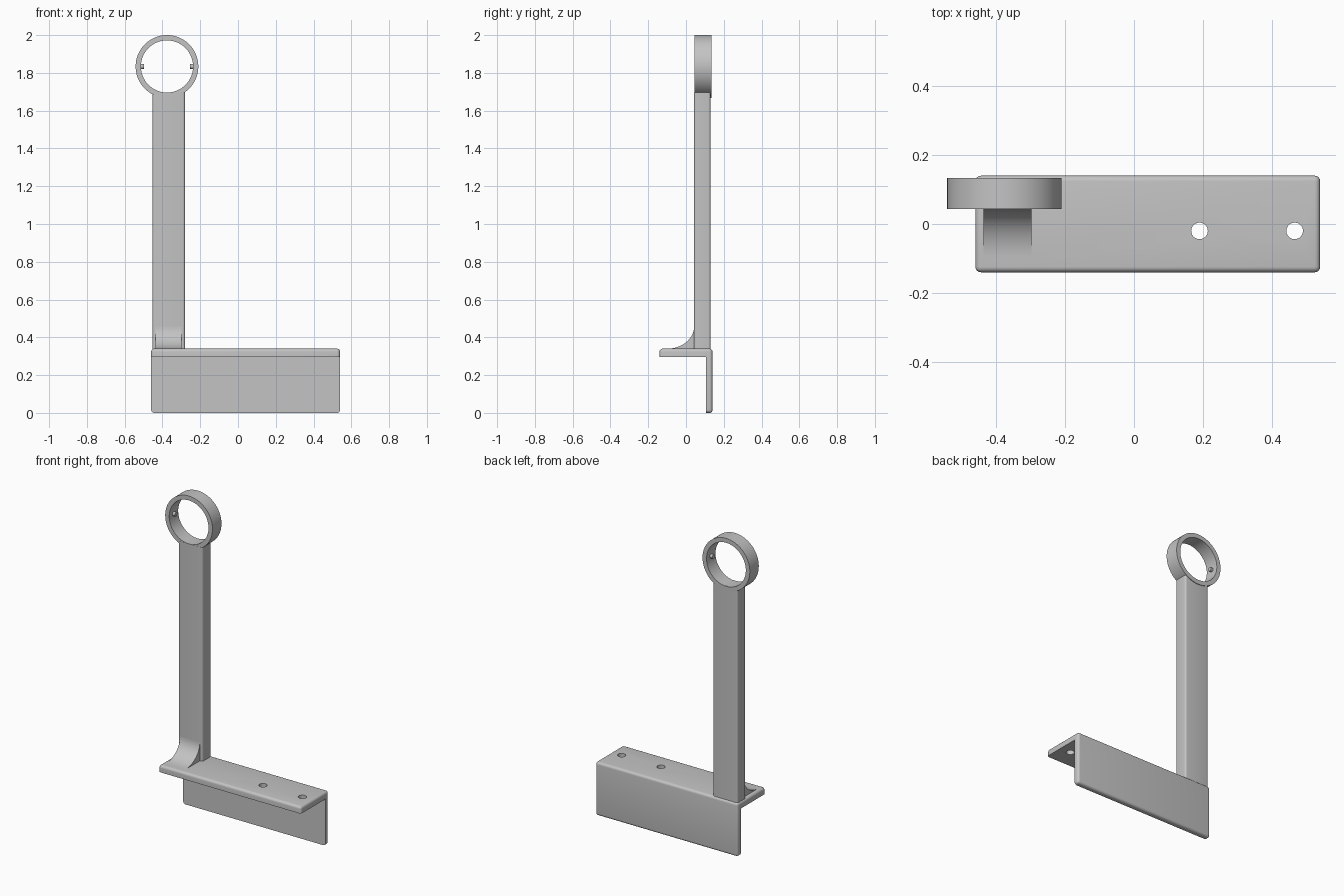
import bpy, bmesh, math
from mathutils import Matrix, Vector

default = bpy.data.objects.get("Cube")
if default:
    bpy.data.objects.remove(default, do_unlink=True)

grey = bpy.data.materials.new("light grey")
grey.use_nodes = True
colour = (0.55, 0.55, 0.55, 1)
grey.diffuse_color = colour
grey.node_tree.nodes["Principled BSDF"].inputs["Base Color"].default_value = colour


def make_object(name, bm):
    bmesh.ops.recalc_face_normals(bm, faces=bm.faces)
    mesh = bpy.data.meshes.new(name)
    bm.to_mesh(mesh)
    bm.free()
    mesh.materials.append(grey)
    obj = bpy.data.objects.new(name, mesh)
    bpy.context.collection.objects.link(obj)
    return obj


def box(name, low, high, radius=0, keep=lambda edge: True):
    """Box between two corners, with the chosen edges rounded."""
    low, high = Vector(low), Vector(high)
    bm = bmesh.new()
    bmesh.ops.create_cube(bm, size=1)
    for v in bm.verts:
        v.co = (low + high) / 2 + v.co * (high - low)
    if radius:
        edges = [e for e in bm.edges if keep(e)]
        bmesh.ops.bevel(bm, geom=edges, offset=radius, segments=5,
                        profile=0.5, affect='EDGES')
    return make_object(name, bm)


def rod(name, centre, radius, depth, axis, sides=48):
    bm = bmesh.new()
    turn = {'X': Matrix.Rotation(math.pi / 2, 4, 'Y'),
            'Y': Matrix.Rotation(math.pi / 2, 4, 'X'), 'Z': Matrix()}[axis]
    bmesh.ops.create_cone(bm, cap_ends=True, segments=sides, radius1=radius,
                          radius2=radius, depth=depth,
                          matrix=Matrix.Translation(centre) @ turn)
    return make_object(name, bm)


def select(obj):
    bpy.ops.object.select_all(action='DESELECT')
    obj.select_set(True)
    bpy.context.view_layer.objects.active = obj


def cut(obj, cutter):
    cutter.hide_render = True
    mod = obj.modifiers.new("cut", 'BOOLEAN')
    mod.operation, mod.solver, mod.object = 'DIFFERENCE', 'EXACT', cutter
    select(obj)
    bpy.ops.object.modifier_apply(modifier=mod.name)
    bpy.data.objects.remove(cutter, do_unlink=True)


def smooth(obj):
    select(obj)
    bpy.ops.object.shade_smooth_by_angle(angle=math.radians(30))


# Angled base: rounded block hollowed to an L, with two screw holes
base = box("angle_base", (-0.46, -0.14, 0), (0.54, 0.14, 0.34), 0.016)
cut(base, box("base_hollow", (-1, -1, -1), (1, 0.107, 0.297)))
for x in (0.19, 0.466):
    cut(base, rod("screw_hole", (x, -0.02, 0.32), 0.024, 0.3, 'Z'))
smooth(base)

# Upright post with rounded vertical edges
post = box("post", (-0.452, 0.043, 0.33), (-0.28, 0.13, 1.697), 0.012,
           lambda e: abs(e.verts[0].co.z - e.verts[1].co.z) > 0.5)
smooth(post)

# Ring on top of the post
ring_x, ring_y, ring_z = -0.376, 0.089, 1.834
ring = rod("ring", (ring_x, ring_y, ring_z), 0.166, 0.09, 'Y', 96)
cut(ring, rod("ring_bore", (ring_x, ring_y, ring_z), 0.138, 0.3, 'Y', 96))
smooth(ring)

# Pair of small pegs facing each other inside the ring
for side, label in ((1, "left"), (-1, "right")):
    smooth(rod(label + "_peg", (ring_x + side * 0.134, ring_y, ring_z),
               0.013, 0.026, 'X', 24))

# Concave brace between base and post
bm = bmesh.new()
front, top, back, floor = -0.1, 0.457, 0.043, 0.34
profile = [(back + 0.01, floor - 0.005), (back + 0.01, top)]
for i in range(17):
    a = math.pi / 2 * i / 16
    profile.append((front + (back - front) * math.cos(a),
                    top - (top - floor) * math.sin(a)))
profile.append((front, floor - 0.005))
face = bm.faces.new([bm.verts.new((-0.437, y, z)) for y, z in profile])
swept = bmesh.ops.extrude_face_region(bm, geom=[face])
bmesh.ops.translate(bm, vec=(0.139, 0, 0),
                    verts=[g for g in swept["geom"] if isinstance(g, bmesh.types.BMVert)])
smooth(make_object("brace", bm))
